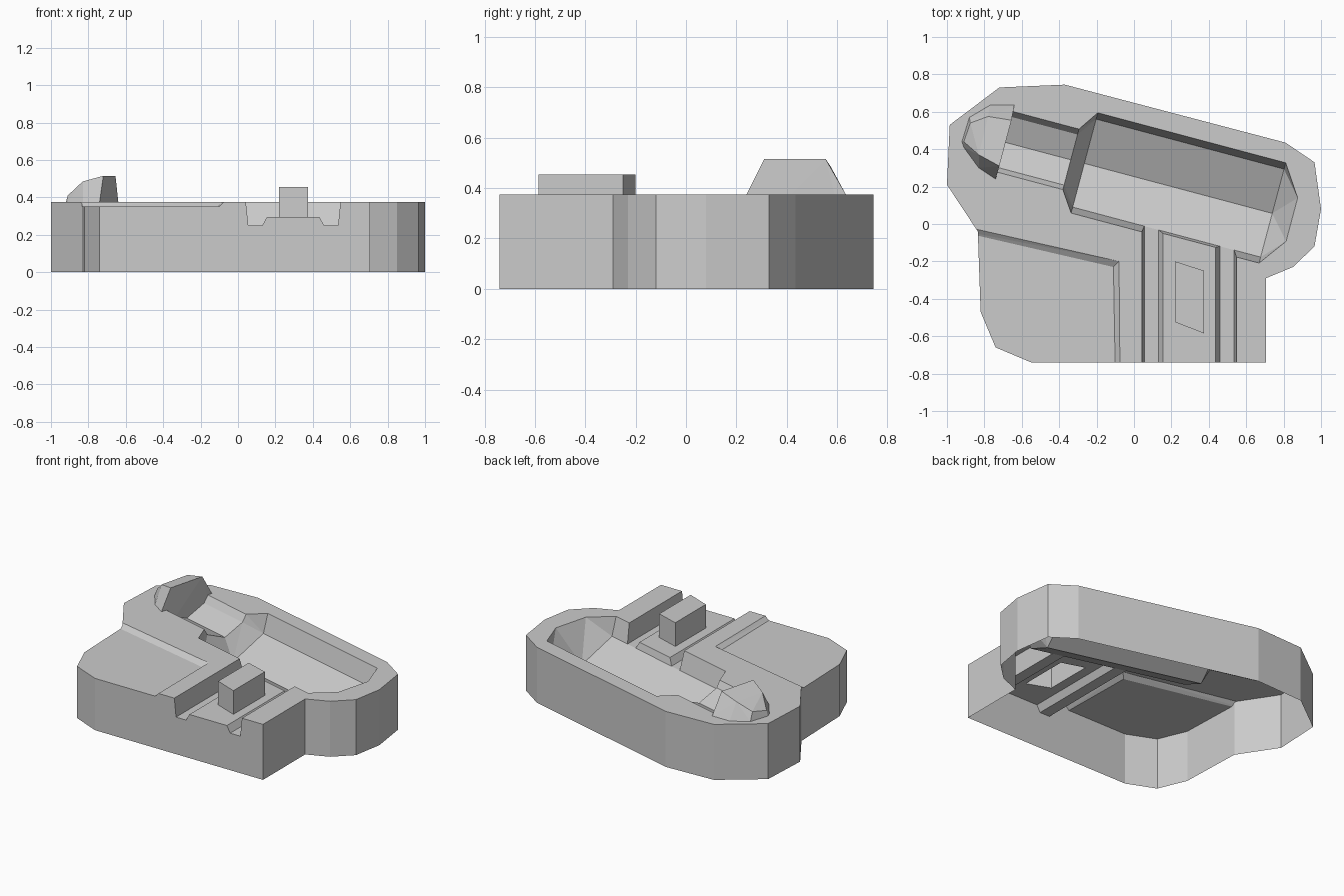
import bpy, bmesh
from mathutils import Vector

cube = bpy.data.objects.get("Cube")
if cube:
    bpy.data.objects.remove(cube, do_unlink=True)

grey = bpy.data.materials.new("plain_grey")
grey.use_nodes = True
grey.diffuse_color = (0.6, 0.6, 0.6, 1)
grey.node_tree.nodes["Principled BSDF"].inputs["Base Color"].default_value = (0.6, 0.6, 0.6, 1)

TOP = 0.375
ALONG = Vector((0.966, -0.257, 0))   # long axis of the trough
ACROSS = Vector((0.257, 0.966, 0))


def slanted(d, n, z):
    return ALONG * d + ACROSS * n + Vector((0, 0, z))


def finish(bm, name):
    bmesh.ops.recalc_face_normals(bm, faces=bm.faces)
    mesh = bpy.data.meshes.new(name)
    bm.to_mesh(mesh)
    bm.free()
    mesh.materials.append(grey)
    ob = bpy.data.objects.new(name, mesh)
    bpy.context.collection.objects.link(ob)
    return ob


def hull(name, points):
    bm = bmesh.new()
    verts = [bm.verts.new(p) for p in points]
    res = bmesh.ops.convex_hull(bm, input=verts)
    junk = {g for g in res["geom_interior"] + res["geom_unused"] if isinstance(g, bmesh.types.BMVert)}
    bmesh.ops.delete(bm, geom=list(junk), context='VERTS')
    bmesh.ops.dissolve_limit(bm, angle_limit=0.01, verts=bm.verts, edges=bm.edges)
    return finish(bm, name)


def prism(name, points, move):
    bm = bmesh.new()
    face = bm.faces.new([bm.verts.new(p) for p in points])
    ext = bmesh.ops.extrude_face_region(bm, geom=[face], use_keep_orig=True)
    bmesh.ops.translate(bm, vec=move, verts=[g for g in ext["geom"] if isinstance(g, bmesh.types.BMVert)])
    return finish(bm, name)


# Body block
outline = [(-1, .21), (-.985, .53), (-.72, .73), (-.37, .745), (.81, .435), (.965, .33),
           (1, .08), (.965, -.12), (.85, -.23), (.705, -.29), (.705, -.74), (-.55, -.74),
           (-.74, -.66), (-.82, -.47), (-.835, -.04)]
body = prism("base_shell", [(x, y, 0) for x, y in outline], (0, 0, TOP))

# Large trough, with a V floor and sloped ends
wide = [(-.03, TOP), (.003, .25), (.245, .13), (.49, .25), (.525, TOP)]
narrow = [(.08, TOP), (.105, .33), (.245, .27), (.385, .33), (.415, TOP)]
rim = [(-.34, -.03), (-.34, .525), (.7, -.03), (.7, .525),
       (-.415, .08), (-.415, .415), (.81, .12), (.81, .36)]
points = [slanted(d, n, z) for d in (-.34, .7) for n, z in wide]
points += [slanted(-.415, n, z) for n, z in narrow]
points += [slanted(d, n, z) for d, n in rim for z in (TOP, .6)]
big_trough = hull("big_trough_cutter", points)

# Small trough leading to the hood
lip = [(.08, .6), (.415, .6)]
small_trough = hull("small_trough_cutter",
                    [slanted(d, n, z) for d in (-.8, -.40) for n, z in narrow + lip])

# Double-grooved channel from the front edge into the trough
channel = [(.042, TOP), (.055, .25), (.13, .25), (.155, .295), (.435, .295), (.46, .25),
           (.535, .25), (.548, TOP), (.548, .6), (.042, .6)]
channel_cut = prism("channel_cutter", [(x, -.8, z) for x, z in channel], (0, .88, 0))

# Lowered corner panel with a bevelled border
low = [(-.11, -.23), (-.1, -.8), (-1.1, -.8), (-1.1, -.001)]
high = [(-.08, -.2), (-.075, -.8), (-1.1, -.8), (-1.1, .03)]
panel_cut = hull("panel_cutter", [(x, y, .35) for x, y in low]
                 + [(x, y, z) for x, y in high for z in (TOP, .6)])

# Faceted hood at the end of the small trough
foot = [(-.64, .635), (-.77, .635), (-.88, .57), (-.92, .44), (-.91, .41), (-.83, .3), (-.74, .24)]
crown = [(-.655, .555, .515), (-.72, .31, .515), (-.78, .575, .485),
         (-.875, .54, .43), (-.91, .44, .41), (-.83, .37, .485)]
hood = hull("hood", [(x, y, z) for x, y in foot for z in (.2, TOP)] + crown)

# Raised stop block in the channel
block = prism("stop_block", [(.22, -.2, .2), (.375, -.25, .2), (.375, -.585, .2), (.22, -.525, .2)],
              (0, 0, .255))

# Combine the parts
steps = [(big_trough, 'DIFFERENCE'), (small_trough, 'DIFFERENCE'), (channel_cut, 'DIFFERENCE'),
         (panel_cut, 'DIFFERENCE'), (hood, 'UNION'), (block, 'UNION')]
for tool, op in steps:
    mod = body.modifiers.new(tool.name, 'BOOLEAN')
    mod.object, mod.operation, mod.solver = tool, op, 'EXACT'
    tool.hide_render = True
bpy.context.view_layer.update()
graph = bpy.context.evaluated_depsgraph_get()
mesh = bpy.data.meshes.new_from_object(body.evaluated_get(graph))
body.modifiers.clear()
body.data = mesh
for tool, op in steps:
    bpy.data.objects.remove(tool, do_unlink=True)

# Open underside
bm = bmesh.new()
bm.from_mesh(mesh)
under = [f for f in bm.faces if all(v.co.z < 0.001 for v in f.verts)]
bmesh.ops.delete(bm, geom=under, context='FACES')
bm.to_mesh(mesh)
bm.free()
mesh.materials.clear()
mesh.materials.append(grey)
for poly in mesh.polygons:
    poly.material_index = 0
    poly.use_smooth = False
